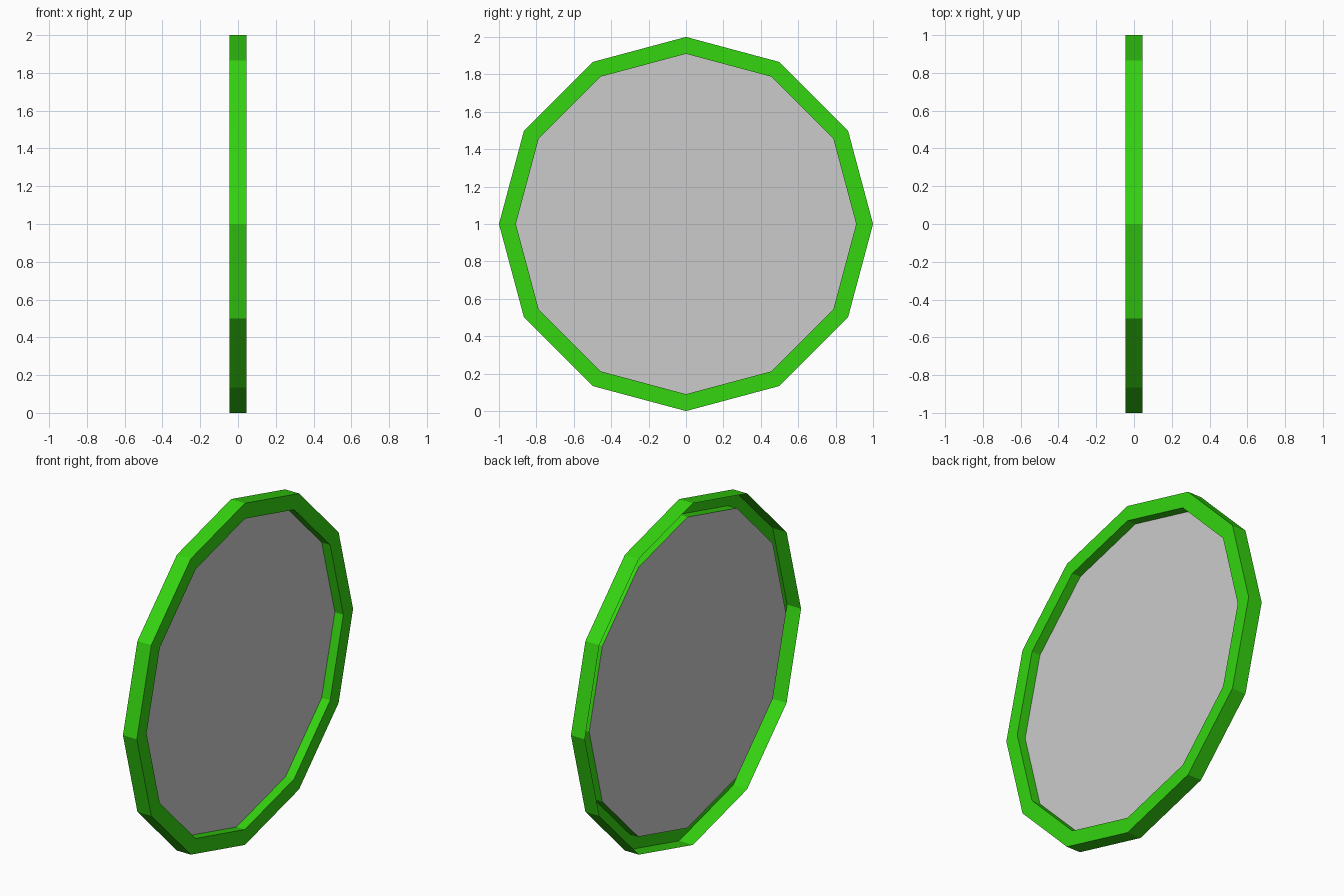
import bpy, bmesh
from math import pi, sin, cos

if "Cube" in bpy.data.objects:
    bpy.data.objects.remove(bpy.data.objects["Cube"])

SIDES = 12
CENTRE_Z = 1.0
DISC_X = -0.01


def ring_verts(bm, x, r):
    """One 12-sided loop around the x axis."""
    return [bm.verts.new((x, r * cos(2 * pi * i / SIDES),
                          CENTRE_Z + r * sin(2 * pi * i / SIDES)))
            for i in range(SIDES)]


def make_object(name, bm):
    mesh = bpy.data.meshes.new(name)
    bm.to_mesh(mesh)
    bm.free()
    obj = bpy.data.objects.new(name, mesh)
    bpy.context.collection.objects.link(obj)
    return obj


# Green rim: outer wall, face on +x, inner wall down to the disc, open at the back
bm = bmesh.new()
profile = [(-0.045, 1.0), (0.045, 1.0), (0.045, 0.91), (DISC_X, 0.91)]
loops = [ring_verts(bm, x, r) for x, r in profile]
for a, b in zip(loops, loops[1:]):
    for i in range(SIDES):
        j = (i + 1) % SIDES
        bm.faces.new((a[i], a[j], b[j], b[i]))
rim = make_object("rim", bm)

green = bpy.data.materials.new("green")
green.diffuse_color = (0.035, 0.66, 0.005, 1)
green.use_nodes = True
green.node_tree.nodes["Principled BSDF"].inputs["Base Color"].default_value = green.diffuse_color
rim.data.materials.append(green)

# Grey disc set into the rim
bm = bmesh.new()
bm.faces.new(ring_verts(bm, DISC_X, 0.91))
make_object("disc", bm)
